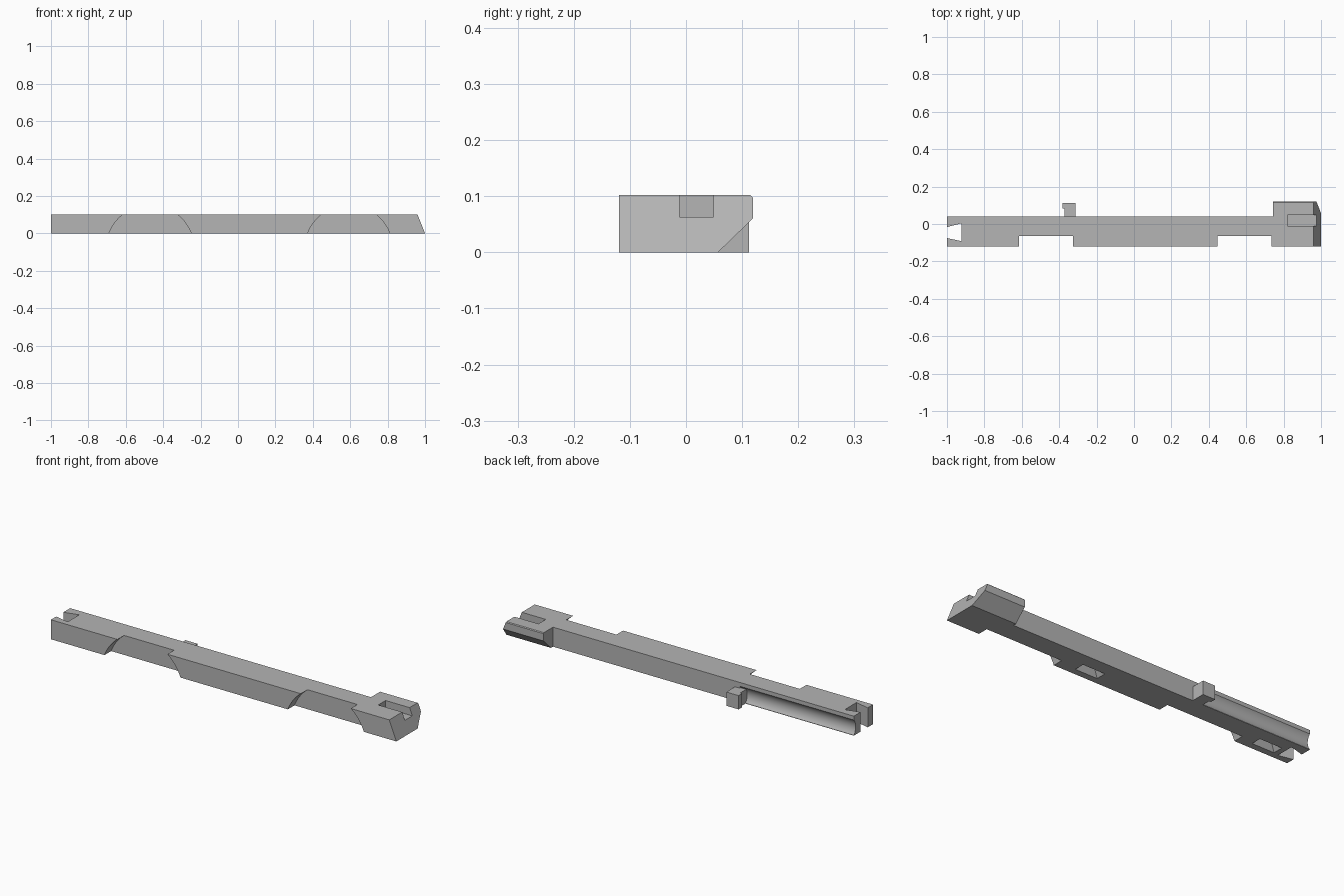
import bpy, bmesh, math
from mathutils import Vector

if "Cube" in bpy.data.objects:
    bpy.data.objects.remove(bpy.data.objects["Cube"])

steel = bpy.data.materials.new("grey steel")
steel.diffuse_color = (0.46, 0.46, 0.46, 1)
steel.use_nodes = True
steel.node_tree.nodes["Principled BSDF"].inputs["Base Color"].default_value = steel.diffuse_color


def prism(name, profile, axis, lo, hi):
    """Extrude a 2D profile along an axis: x takes (y,z), y takes (x,z), z takes (x,y)."""
    place = {"x": lambda a, b: (lo, a, b), "y": lambda a, b: (a, lo, b),
             "z": lambda a, b: (a, b, lo)}[axis]
    bm = bmesh.new()
    face = bm.faces.new([bm.verts.new(place(a, b)) for a, b in profile])
    out = bmesh.ops.extrude_face_region(bm, geom=[face])
    step = Vector([(hi - lo) if axis == c else 0 for c in "xyz"])
    bmesh.ops.translate(bm, vec=step,
                        verts=[v for v in out["geom"] if isinstance(v, bmesh.types.BMVert)])
    bmesh.ops.recalc_face_normals(bm, faces=bm.faces)
    mesh = bpy.data.meshes.new(name)
    bm.to_mesh(mesh)
    bm.free()
    mesh.materials.append(steel)
    ob = bpy.data.objects.new(name, mesh)
    bpy.context.collection.objects.link(ob)
    return ob


def rect(a0, a1, b0, b1):
    return [(a0, b0), (a1, b0), (a1, b1), (a0, b1)]


def combine(target, tool, operation):
    """Apply a boolean and discard the tool."""
    mod = target.modifiers.new("cut", "BOOLEAN")
    mod.operation, mod.solver, mod.object = operation, "EXACT", tool
    bpy.context.view_layer.objects.active = target
    bpy.ops.object.modifier_apply(modifier=mod.name)
    bpy.data.objects.remove(tool)


# Long bar and the wider head at its right end
bar = prism("bar", rect(-1, 1, 0, 0.102), "y", -0.119, 0.04)
head = prism("head", [(-0.119, 0), (0.057, 0), (0.119, 0.06), (0.119, 0.098),
                      (0.115, 0.102), (-0.119, 0.102)], "x", 0.742, 1.0)
combine(bar, head, "UNION")

# Slanted right end
combine(bar, prism("end_cutter", [(1.0, 0), (1.1, 0), (1.1, 0.15), (0.94, 0.15)],
                   "y", -0.3, 0.3), "DIFFERENCE")

# Arched notches in the front side
for cx in (-0.47, 0.592):
    arch = [(cx + 0.2355 * math.cos(t), -0.084 + 0.2355 * math.sin(t))
            for t in [math.radians(10 + 160 * i / 64) for i in range(65)]]
    combine(bar, prism("notch_cutter", arch, "y", -0.3, -0.064), "DIFFERENCE")

# Dovetail slot through the left end
combine(bar, prism("dovetail_cutter", [(-1.07, -0.035), (-1.07, -0.06), (-0.922, -0.092),
                                       (-0.922, 0.004)], "z", -0.1, 0.2), "DIFFERENCE")

# Slot in the top of the head
combine(bar, prism("slot_cutter", rect(0.82, 1.1, -0.012, 0.049), "z", 0.063, 0.2),
        "DIFFERENCE")

# Hollow groove along the left part of the back side
groove = [(0.0858 + 0.0608 * math.cos(t), 0.042 + 0.0608 * math.sin(t))
          for t in [2 * math.pi * i / 64 for i in range(64)]]
combine(bar, prism("groove_cutter", groove, "x", -1.1, -0.34), "DIFFERENCE")

# Tapered pockets in the underside
for cx in (0.21, -0.83):
    pocket = prism("pocket_cutter", rect(cx - 0.065, cx + 0.065, -0.085, -0.03),
                   "z", -0.001, 0.035)
    for v in pocket.data.vertices:
        if v.co.z > 0.01:
            v.co.x = cx + (v.co.x - cx) * 0.6
            v.co.y = -0.0575 + (v.co.y + 0.0575) * 0.5
    combine(bar, pocket, "DIFFERENCE")

# Hooked lug on the back side
lug = prism("lug", [(-0.372, 0.02), (-0.312, 0.02), (-0.312, 0.112), (-0.383, 0.112),
                    (-0.383, 0.083), (-0.372, 0.083)], "z", 0, 0.072)
combine(bar, lug, "UNION")

# Smooth the curved walls, keep the edges sharp
bpy.ops.object.select_all(action="DESELECT")
bar.select_set(True)
bpy.context.view_layer.objects.active = bar
bpy.ops.object.shade_smooth_by_angle(angle=math.radians(25))
